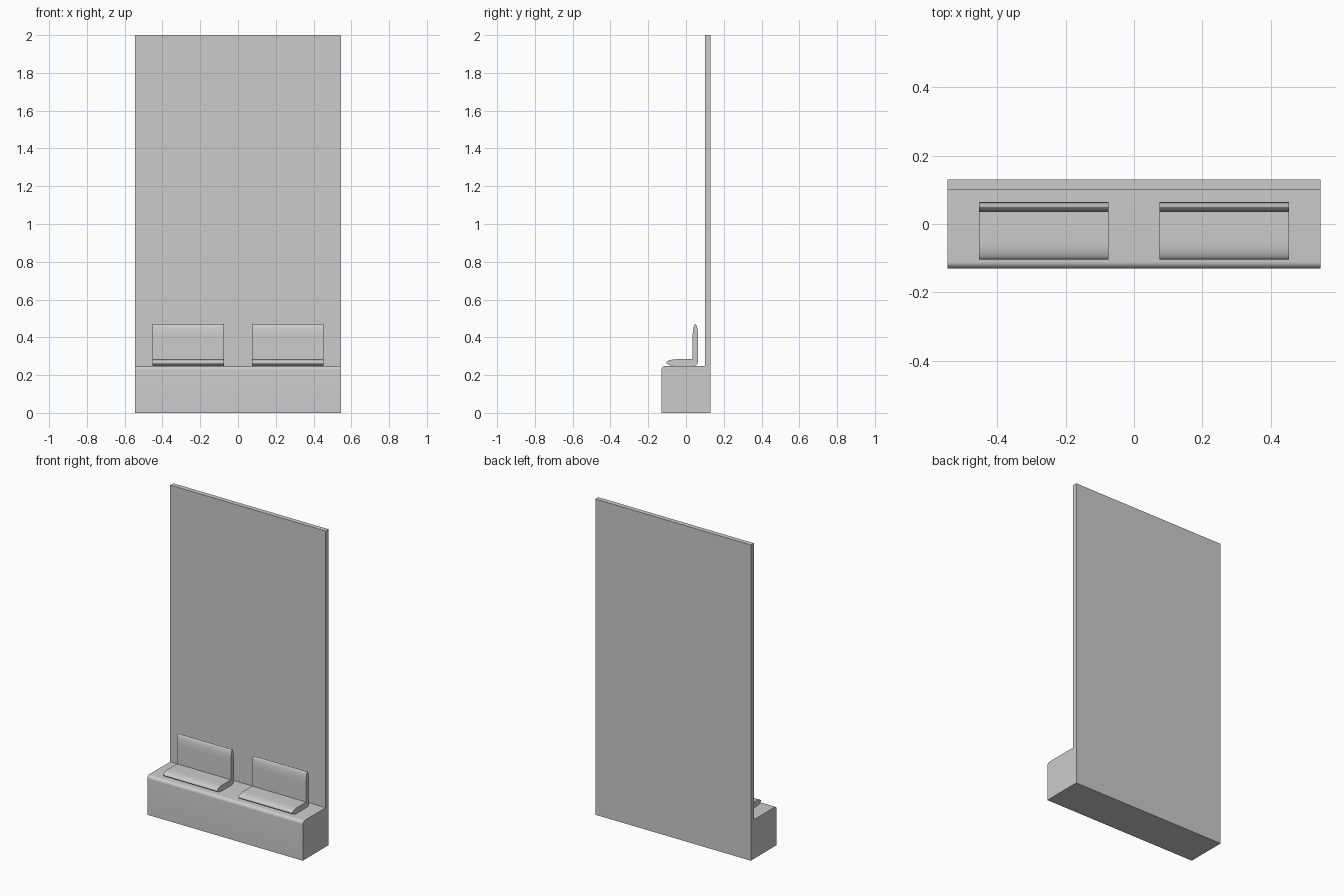
import bpy, bmesh
from math import sin, cos, radians

if "Cube" in bpy.data.objects:
    bpy.data.objects.remove(bpy.data.objects["Cube"])


def arc(cy, cz, ry, rz, a0, a1, n=8):
    """Points along an elliptical arc in the y-z plane (degrees)."""
    angles = [radians(a0 + (a1 - a0) * i / n) for i in range(n + 1)]
    return [(cy + ry * cos(a), cz + rz * sin(a)) for a in angles]


def extrude_profile(name, profile, x0, x1):
    """Extrude a closed y-z profile along x into a solid."""
    bm = bmesh.new()
    face = bm.faces.new([bm.verts.new((x0, y, z)) for y, z in profile])
    result = bmesh.ops.extrude_face_region(bm, geom=[face])
    verts = [v for v in result["geom"] if isinstance(v, bmesh.types.BMVert)]
    bmesh.ops.translate(bm, verts=verts, vec=(x1 - x0, 0, 0))
    bmesh.ops.recalc_face_normals(bm, faces=bm.faces)
    mesh = bpy.data.meshes.new(name)
    bm.to_mesh(mesh)
    bm.free()
    obj = bpy.data.objects.new(name, mesh)
    bpy.context.collection.objects.link(obj)
    bpy.ops.object.select_all(action='DESELECT')
    obj.select_set(True)
    bpy.context.view_layer.objects.active = obj
    bpy.ops.object.shade_smooth_by_angle(angle=radians(35))
    return obj


# Plinth and tall back panel: one L-shaped section with a rounded front edge
panel_profile = [(0.13, 0), (0.13, 2.0), (0.10, 2.0), (0.10, 0.248)]
panel_profile += arc(-0.11, 0.228, 0.02, 0.02, 90, 180)
panel_profile += [(-0.13, 0)]
extrude_profile("plinth_and_back_panel", panel_profile, -0.545, 0.545)

# Seat section: rounded heel, tapered backrest tip, inner crease, tapered front
seat_profile = arc(0.040, 0.272, 0.024, 0.024, -90, 0)
seat_profile += arc(0.049, 0.400, 0.015, 0.070, 0, 90)
seat_profile += arc(0.049, 0.400, 0.014, 0.070, 90, 180)[1:]
seat_profile += [(0.035, 0.284)]
seat_profile += arc(-0.050, 0.266, 0.053, 0.018, 90, 180)
seat_profile += arc(-0.050, 0.266, 0.053, 0.018, 180, 270)[1:]

# Two matching seats either side of the centre
for side, sign in (("left", -1), ("right", 1)):
    extrude_profile(side + "_seat", seat_profile, sign * 0.074, sign * 0.453)
